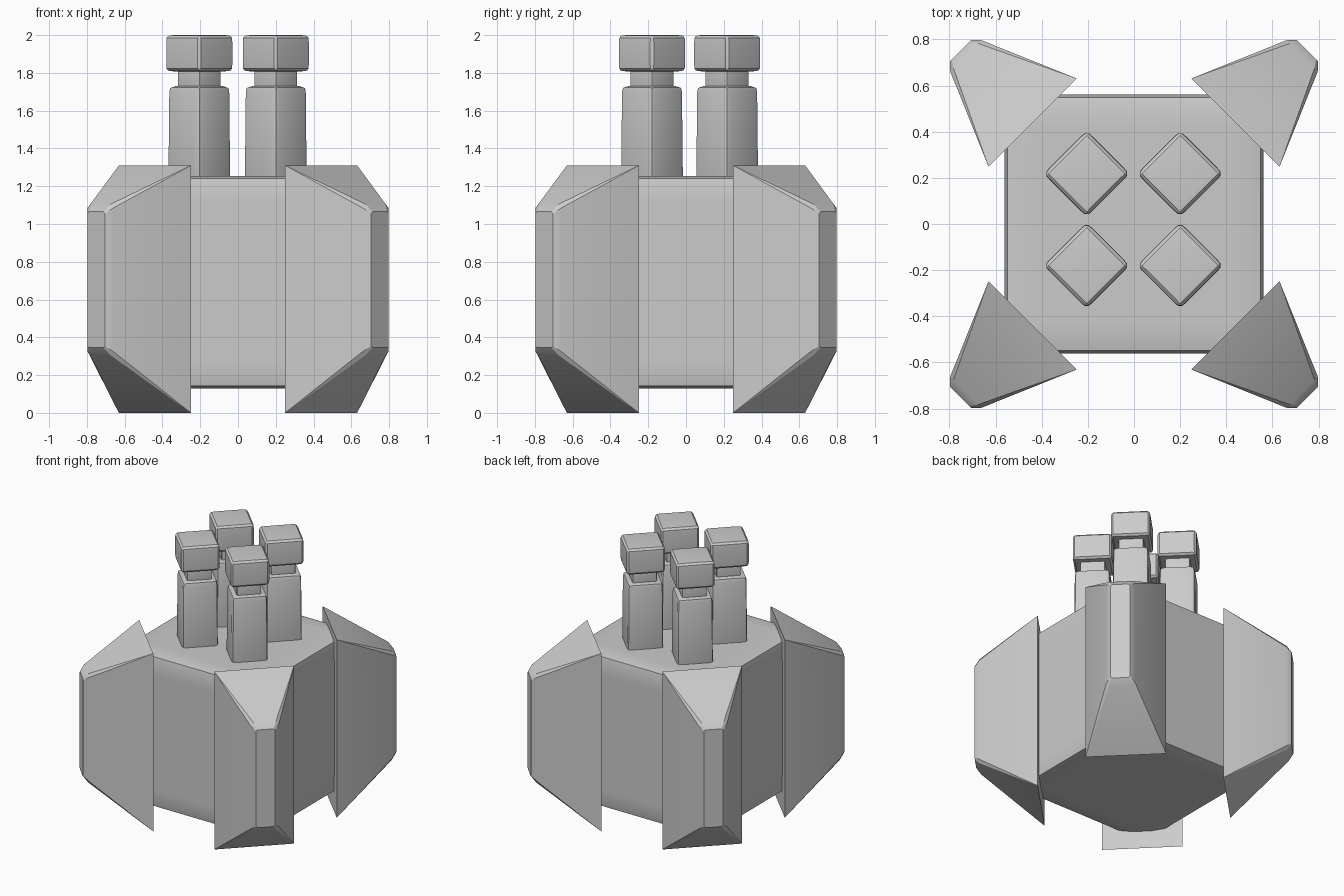
import bpy, bmesh, math
from mathutils import Matrix, Vector

if "Cube" in bpy.data.objects:
    bpy.data.objects.remove(bpy.data.objects["Cube"])


def finish(bm, name):
    me = bpy.data.meshes.new(name)
    bmesh.ops.recalc_face_normals(bm, faces=bm.faces)
    bm.to_mesh(me)
    bm.free()
    ob = bpy.data.objects.new(name, me)
    bpy.context.collection.objects.link(ob)
    bpy.context.view_layer.objects.active = ob
    ob.select_set(True)
    bpy.ops.object.shade_smooth_by_angle(angle=math.radians(25))
    ob.select_set(False)
    return ob


def bevelled_box(name, loc, half, z0, z1, bevel, segments, profile, turn=0, top_scale=1):
    bm = bmesh.new()
    bmesh.ops.create_cube(bm, size=2)
    for v in bm.verts:
        s = top_scale if v.co.z > 0 else 1
        v.co = (v.co.x * half * s, v.co.y * half * s, z1 if v.co.z > 0 else z0)
    bmesh.ops.bevel(bm, geom=bm.edges[:], offset=bevel, offset_type='OFFSET',
                    segments=segments, profile=profile, affect='EDGES')
    m = Matrix.Translation((loc[0], loc[1], 0)) @ Matrix.Rotation(math.radians(turn), 4, 'Z')
    bmesh.ops.transform(bm, matrix=m, verts=bm.verts[:])
    return finish(bm, name)


# Central block with boxy rounded edges
bevelled_box("body", (0, 0), 0.562, 0.13, 1.255, 0.14, 4, 0.82)


def ring(d, w, z0, z1, c):
    """Rectangle with clipped corners, facing +x at distance d."""
    pts = []
    for s in (-1, 1):
        for z, t in ((z0, 1), (z1, -1)):
            pts.append((d, s * (w - c), z))
            pts.append((d, s * w, z + t * c))
    return pts


# Four tapered corner armour blocks: sharp inner rim, softened outer end
for i in range(4):
    bm = bmesh.new()
    pts = [(0.622, w, z) for w in (-0.27, 0.27) for z in (0, 1.31)]
    pts += ring(1.03, 0.096, 0.305, 1.105, 0.02)
    pts += ring(1.062, 0.065, 0.345, 1.065, 0.01)
    for p in pts:
        bm.verts.new(Vector(p))
    bmesh.ops.convex_hull(bm, input=bm.verts[:])
    bmesh.ops.dissolve_limit(bm, angle_limit=0.01, verts=bm.verts[:], edges=bm.edges[:])
    bmesh.ops.rotate(bm, cent=(0, 0, 0), verts=bm.verts[:],
                     matrix=Matrix.Rotation(math.radians(45 + 90 * i), 3, 'Z'))
    finish(bm, f"corner_armour_{i + 1}")

# Four square posts standing on the block, turned 45 degrees
for i, (x, y) in enumerate([(-0.205, 0.218), (0.2, 0.218), (-0.205, -0.18), (0.2, -0.18)]):
    bevelled_box(f"post_shaft_{i + 1}", (x, y), 0.123, 1.15, 1.73, 0.03, 2, 0.6, 45, 0.965)
    bevelled_box(f"post_neck_{i + 1}", (x, y), 0.083, 1.68, 1.86, 0.012, 2, 0.6, 45)
    bevelled_box(f"post_cap_{i + 1}", (x, y), 0.132, 1.808, 2.0, 0.035, 3, 0.65, 45)
